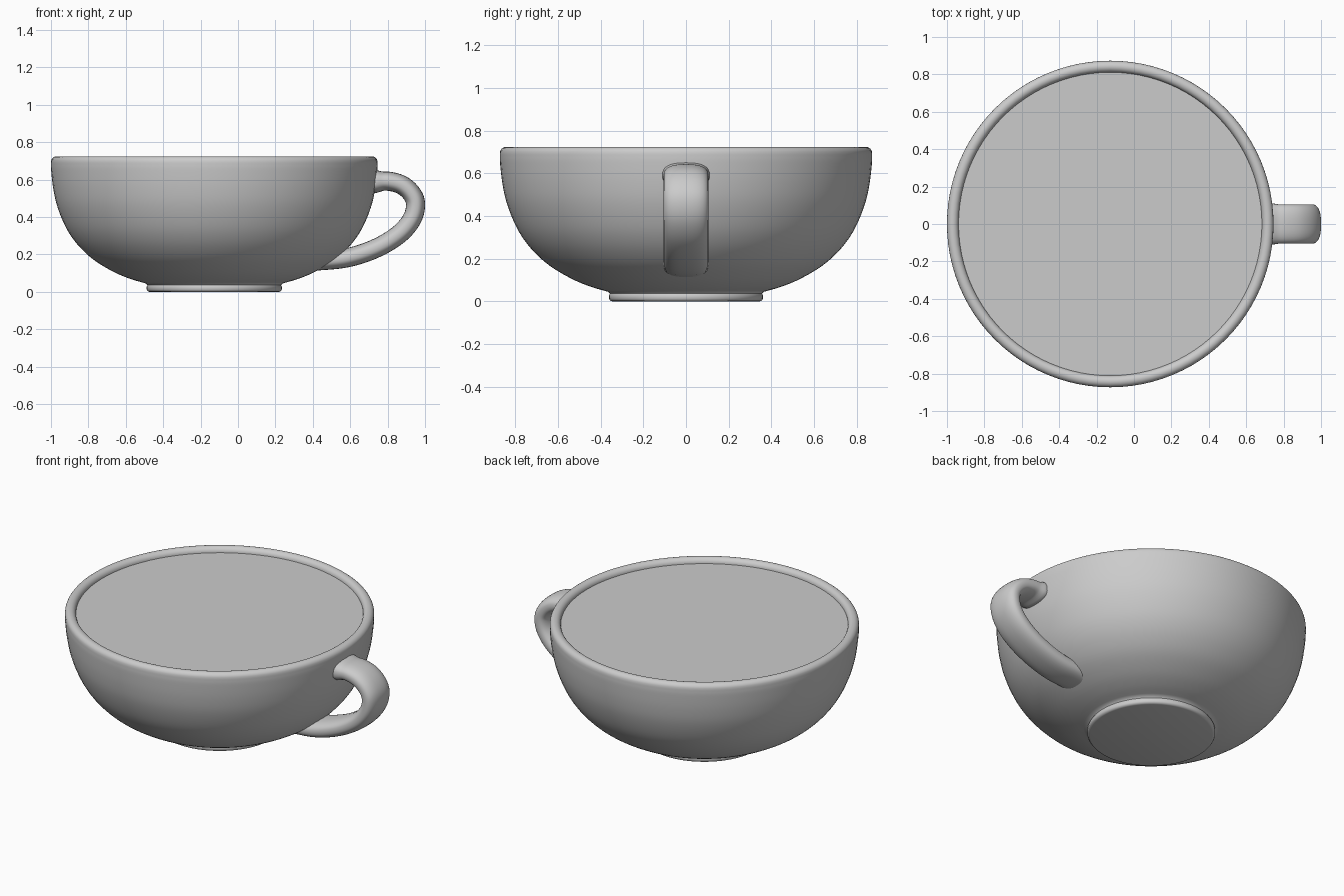
import bpy, bmesh, math
from mathutils import Vector

if "Cube" in bpy.data.objects:
    bpy.data.objects.remove(bpy.data.objects["Cube"])

CX = -0.127  # bowl axis
SEG = 96


def finish(name, bm, angle=40):
    bmesh.ops.recalc_face_normals(bm, faces=bm.faces)
    me = bpy.data.meshes.new(name)
    bm.to_mesh(me)
    bm.free()
    ob = bpy.data.objects.new(name, me)
    bpy.context.collection.objects.link(ob)
    bpy.context.view_layer.objects.active = ob
    ob.select_set(True)
    bpy.ops.object.shade_smooth_by_angle(angle=math.radians(angle))
    ob.select_set(False)
    return ob


def spline(pts, n=5):
    """Smooth curve through the points (Catmull-Rom)."""
    p = [Vector(q) for q in pts]
    p = [2 * p[0] - p[1]] + p + [2 * p[-1] - p[-2]]
    out = []
    for i in range(1, len(p) - 2):
        a, b, c, d = p[i - 1:i + 3]
        for k in range(n):
            t = k / n
            out.append(0.5 * (2 * b + (c - a) * t + (2 * a - 5 * b + 4 * c - d) * t * t
                              + (3 * b - a - 3 * c + d) * t ** 3))
    return out + [p[-2]]


def skin(bm, rings, closed_ends=True):
    vs = [[bm.verts.new(c) for c in r] for r in rings]
    for a, b in zip(vs, vs[1:]):
        for i in range(len(a)):
            j = (i + 1) % len(a)
            bm.faces.new((a[i], a[j], b[j], b[i]))
    if closed_ends:
        bm.faces.new(vs[0])
        bm.faces.new(vs[-1])


def lathe(name, profile):
    bm = bmesh.new()
    skin(bm, [[(CX + r * math.cos(2 * math.pi * i / SEG), r * math.sin(2 * math.pi * i / SEG), z)
               for i in range(SEG)] for r, z in profile])
    return finish(name, bm)


# bowl: foot, outer wall, rounded lip, inner wall
foot = [(0.345, 0), (0.355, 0.003), (0.361, 0.012), (0.361, 0.028), (0.357, 0.036)]
wall = spline([(0.365, 0.045), (0.45, 0.07), (0.54, 0.108), (0.64, 0.168), (0.715, 0.235),
               (0.77, 0.305), (0.81, 0.38), (0.843, 0.47), (0.862, 0.56), (0.872, 0.65), (0.873, 0.69)])
lip = [(0.842 + 0.031 * math.cos(a), 0.694 + 0.031 * math.sin(a))
       for a in (math.pi * k / 12 for k in range(1, 13))]
inner = spline([(0.809, 0.66), (0.78, 0.48), (0.68, 0.29), (0.5, 0.16), (0.3, 0.1)])
lathe("bowl", foot + [tuple(p) for p in wall] + lip + [tuple(p) for p in inner])

# drink filling the bowl
lathe("drink_surface", [(0.80, 0.67), (0.813, 0.694)])

# handle: rounded strap swept along a curve
path = spline([(0.67, 0.588), (0.75, 0.591), (0.81, 0.591), (0.875, 0.572), (0.925, 0.53),
               (0.949, 0.475), (0.935, 0.40), (0.88, 0.325), (0.79, 0.26), (0.68, 0.21),
               (0.56, 0.178), (0.42, 0.165)], 6)
rings = []
N = 32
for k, p in enumerate(path):
    t = (path[min(k + 1, len(path) - 1)] - path[max(k - 1, 0)]).normalized()
    nrm = Vector((-t.y, t.x))
    flare = 0.012 * max(0.0, 1 - abs(p.x - 0.735) / 0.04) if p.y > 0.5 else 0
    ring = []
    for i in range(N):
        a = 2 * math.pi * i / N
        c, s = math.cos(a), math.sin(a)
        w = (0.105 + flare / 2) * math.copysign(abs(c) ** 0.8, c)
        h = (0.051 + flare) * math.copysign(abs(s) ** 0.8, s)
        q = p + nrm * h
        ring.append((q.x, w, q.y))
    rings.append(ring)
bm = bmesh.new()
skin(bm, rings)
finish("handle", bm)
